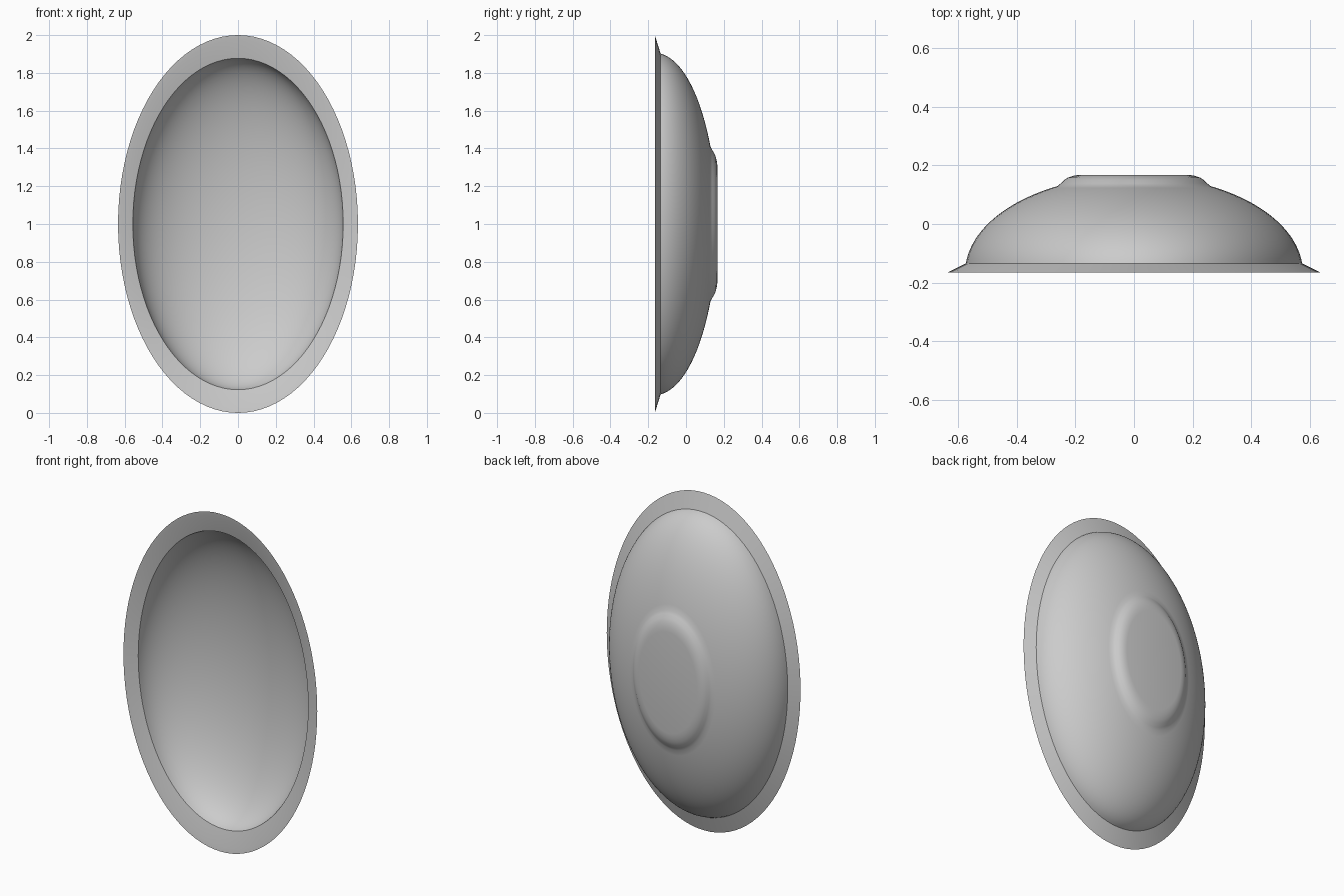
import bpy
import bmesh
import math

SEGMENTS = 96
STRETCH = 1.575      # height of the oval relative to its width

if "Cube" in bpy.data.objects:
    bpy.data.objects.remove(bpy.data.objects["Cube"], do_unlink=True)

grey = bpy.data.materials.new("plain grey")
grey.use_nodes = True
colour = (0.6, 0.6, 0.6, 1)
grey.diffuse_color = colour
grey.node_tree.nodes["Principled BSDF"].inputs["Base Color"].default_value = colour


def dome(radius, depth, start, end, steps):
    """Elliptical arc as (radius, y) points, between two radii."""
    a, b = math.asin(start / radius), math.asin(end / radius)
    points = []
    for i in range(steps + 1):
        t = a + (b - a) * i / steps
        points.append((radius * math.sin(t), -0.165 + depth * math.cos(t)))
    return points


def oval_lathe(name, profile):
    """Sweep a profile round an oval; zero radii become poles."""
    bm = bmesh.new()
    rings = []
    for r, y in profile:
        if r < 1e-5:
            rings.append([bm.verts.new((0, y, 1))] * SEGMENTS)
            continue
        ring = []
        for i in range(SEGMENTS):
            a = 2 * math.pi * i / SEGMENTS
            ring.append(bm.verts.new((r * math.cos(a), y, 1 + r * STRETCH * math.sin(a))))
        rings.append(ring)
    for lower, upper in zip(rings, rings[1:]):
        for i in range(SEGMENTS):
            j = (i + 1) % SEGMENTS
            corners = dict.fromkeys((lower[i], lower[j], upper[j], upper[i]))
            bm.faces.new(list(corners))
    bmesh.ops.recalc_face_normals(bm, faces=bm.faces)
    mesh = bpy.data.meshes.new(name)
    bm.to_mesh(mesh)
    bm.free()
    mesh.materials.append(grey)
    obj = bpy.data.objects.new(name, mesh)
    bpy.context.collection.objects.link(obj)
    bpy.ops.object.select_all(action="DESELECT")
    obj.select_set(True)
    bpy.context.view_layer.objects.active = obj
    bpy.ops.object.shade_smooth_by_angle(angle=math.radians(25))
    return obj


# Hollow inside, sloping rim, outer wall and raised foot in one closed shell
inside = dome(0.559, 0.315, 0, 0.557, 28)
rim = [(0.618, -0.161), (0.635, -0.165)]
outside = dome(0.575, 0.33, 0.5725, 0.26, 24)
foot = [(0.25, 0.138), (0.237, 0.15), (0.225, 0.158), (0.208, 0.164),
        (0.19, 0.167), (0, 0.167)]
oval_lathe("oval_bowl", inside + rim + outside + foot)
